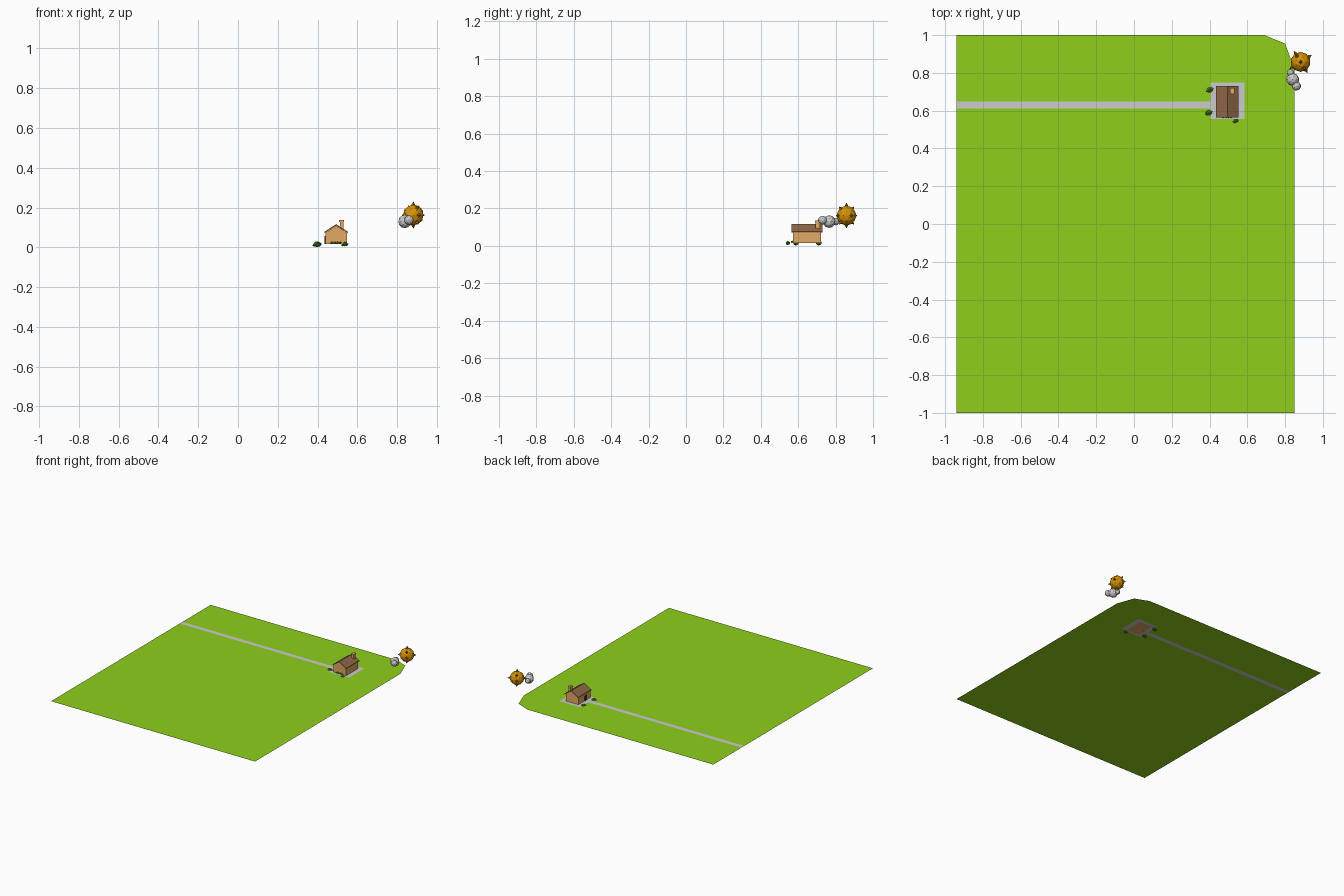
import bpy, bmesh
from math import pi, sin, cos
from mathutils import Vector, Matrix

if "Cube" in bpy.data.objects:
    bpy.data.objects.remove(bpy.data.objects["Cube"])

G = 0.016  # lawn height


def material(name, rgb):
    m = bpy.data.materials.new(name)
    m.diffuse_color = [(c / 255) ** 2.2 for c in rgb] + [1]
    m.use_nodes = True
    m.node_tree.nodes["Principled BSDF"].inputs["Base Color"].default_value = m.diffuse_color
    return m


GREEN = material("grass", (142, 206, 33))
LEAF = material("leaf", (84, 140, 35))
WALL = material("wall", (225, 167, 98))
ROOF = material("roof", (145, 106, 75))
DARK = material("dark_wood", (80, 55, 38))
GOLD = material("gold", (215, 145, 15))
SPIKE = material("ray", (165, 110, 15))


def finish(name, bm, mat=None):
    me = bpy.data.meshes.new(name)
    bm.to_mesh(me)
    bm.free()
    ob = bpy.data.objects.new(name, me)
    bpy.context.collection.objects.link(ob)
    if mat:
        me.materials.append(mat)
    return ob


def sheets(name, polys, z, mat=None):
    bm = bmesh.new()
    for p in polys:
        bm.faces.new([bm.verts.new((x, y, z)) for x, y in p])
    return finish(name, bm, mat)


def rect(x0, x1, y0, y1):
    return [(x0, y0), (x1, y0), (x1, y1), (x0, y1)]


def box(name, x0, x1, y0, y1, z0, z1, mat=None):
    bm = bmesh.new()
    m = Matrix.Translation(((x0 + x1) / 2, (y0 + y1) / 2, (z0 + z1) / 2))
    bmesh.ops.create_cube(bm, size=1, matrix=m @ Matrix.Diagonal((x1 - x0, y1 - y0, z1 - z0, 1)))
    return finish(name, bm, mat)


def prism(name, profile, y0, y1, mat):
    bm = bmesh.new()
    f = bm.faces.new([bm.verts.new((x, y0, z)) for x, z in profile])
    new = bmesh.ops.extrude_face_region(bm, geom=[f])["geom"]
    bmesh.ops.translate(bm, vec=(0, y1 - y0, 0), verts=[v for v in new if isinstance(v, bmesh.types.BMVert)])
    bmesh.ops.recalc_face_normals(bm, faces=bm.faces)
    return finish(name, bm, mat)


def blobs(name, balls, mat=None, squash=1.0, sub=2):
    bm = bmesh.new()
    for x, y, z, r in balls:
        m = Matrix.Translation((x, y, z)) @ Matrix.Diagonal((1, 1, squash, 1))
        bmesh.ops.create_icosphere(bm, subdivisions=sub, radius=r, matrix=m)
    return finish(name, bm, mat)


# lawn with the path and patio left open, back right corner cut off
sheets("lawn", [
    rect(-0.94, 0.85, -1, 0.555),
    rect(-0.94, 0.405, 0.555, 0.612), rect(-0.94, 0.405, 0.648, 0.75),
    rect(0.585, 0.85, 0.555, 0.75),
    [(-0.94, 0.75), (0.85, 0.75), (0.85, 0.82), (0.80, 0.955), (0.69, 1), (-0.94, 1)],
], G, GREEN)

# grey path and patio frame around the house
sheets("path", [rect(-0.94, 0.405, 0.612, 0.648)], G)
sheets("patio", [
    rect(0.405, 0.585, 0.555, 0.572), rect(0.405, 0.585, 0.722, 0.75),
    rect(0.405, 0.439, 0.572, 0.722), rect(0.549, 0.585, 0.572, 0.722),
], G)

# house body and pitched roof
C = 0.494
prism("house_walls", [(C - 0.055, G), (C + 0.055, G), (C + 0.055, 0.073), (C, 0.108), (C - 0.055, 0.073)],
      0.572, 0.722, WALL)
prism("roof", [(C - 0.059, 0.071), (C, 0.109), (C + 0.059, 0.071), (C + 0.059, 0.078), (C, 0.116), (C - 0.059, 0.078)],
      0.565, 0.73, ROOF)

# chimney with a wider rim
box("chimney", 0.512, 0.53, 0.692, 0.716, 0.08, 0.126, WALL)
box("chimney_rim", 0.509, 0.533, 0.689, 0.719, 0.126, 0.136, WALL)

# door facing the path
box("door", 0.436, 0.44, 0.617, 0.643, G, 0.056, DARK)

# low bushes beside the house
for i, (x, y, r) in enumerate([(0.40, 0.71, 0.017), (0.395, 0.588, 0.017), (0.537, 0.545, 0.013)]):
    blobs(f"bush_{i + 1}", [(x, y, 0.016, r), (x - 0.01, y - 0.004, 0.012, r * 0.65),
                            (x + 0.01, y + 0.004, 0.014, r * 0.7)], LEAF, 0.85, 1)

# flowers under the front gable
blobs("front_plants", [(0.472 + 0.014 * i, 0.568, 0.022, 0.007) for i in range(4)], LEAF, 1, 1)

# sun ball with short pointed rays
S = Vector((0.882, 0.858, 0.162))
blobs("sun", [(*S, 0.053)], GOLD)
d, up = Vector((-0.53, 0.85, 0)), Vector((0, 0, 1))
side = d.cross(up)
rays = [d * cos(a) + up * sin(a) for a in (i * pi / 4 for i in range(8))]
rays += [side, -side]
bm = bmesh.new()
for v in rays:
    v = v.normalized()
    m = Matrix.Translation(S + v * 0.058) @ v.to_track_quat("Z", "Y").to_matrix().to_4x4()
    bmesh.ops.create_cone(bm, cap_ends=True, segments=4, radius1=0.012, radius2=0, depth=0.022, matrix=m)
finish("sun_rays", bm, SPIKE)

# grey cloud next to the sun
blobs("cloud", [(0.84, 0.765, 0.130, 0.034), (0.86, 0.73, 0.137, 0.024), (0.828, 0.8, 0.13, 0.02)])
